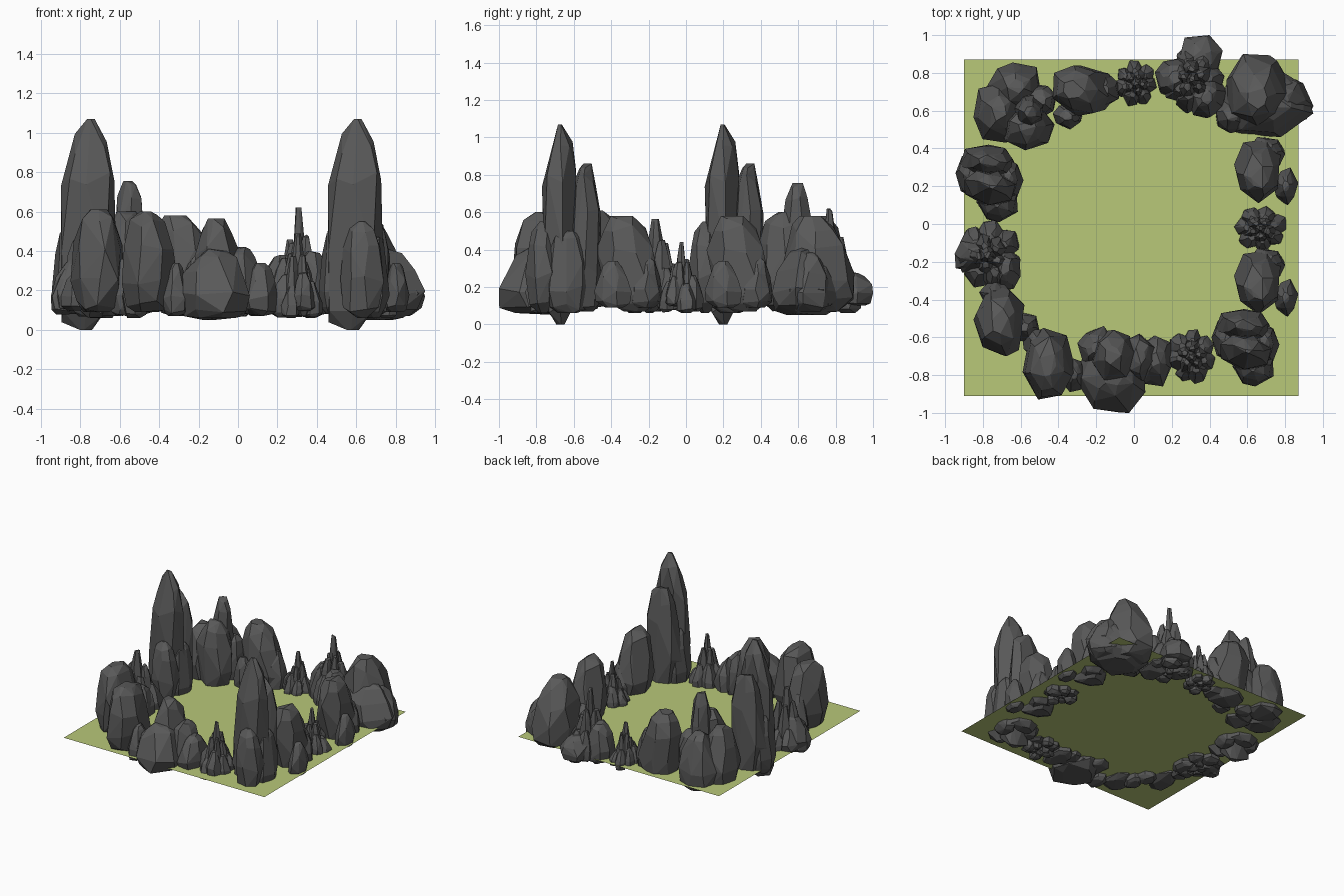
import bpy, bmesh, math, random
from mathutils import Vector

if "Cube" in bpy.data.objects:
    bpy.data.objects.remove(bpy.data.objects["Cube"])

random.seed(11)


def material(name, color):
    m = bpy.data.materials.new(name)
    m.diffuse_color = color
    m.use_nodes = True
    m.node_tree.nodes["Principled BSDF"].inputs["Base Color"].default_value = m.diffuse_color
    return m


STONE = material("dark_stone", (0.10, 0.10, 0.10, 1))
GRASS = material("grass", (0.48, 0.58, 0.19, 1))

# (height fraction, radius) profiles of a stone, bottom to top
BLOCK = [(0, .45), (.07, .8), (.3, 1), (.65, .93), (.88, .7), (1, .36)]
SLAB = [(0, .22), (.08, .8), (.4, 1), (.72, .92), (.88, .62), (1, .14)]
DOME = [(0, .6), (.1, .9), (.35, 1), (.65, .82), (.87, .56), (1, .3)]
SPIKE = [(0, .5), (.1, .95), (.4, 1), (.75, .7), (1, .35)]


def stone(bm, box, prof=BLOCK, lean=(0, 0), sides=7):
    """Faceted convex stone filling box = (x0, x1, y0, y1, z0, z1)."""
    x0, x1, y0, y1, z0, z1 = box
    turn = random.uniform(0, 6.28)
    pts = []
    for t, r in prof:
        for i in range(sides):
            a = turn + (i + random.uniform(-.22, .22)) * 2 * math.pi / sides
            rr = r * random.uniform(.88, 1.08)
            k = max(0, t - .35) / .65
            dz = random.uniform(-.05, .05) if 0 < t < 1 else random.choice((0, .03)) * (1 - 2 * t)
            pts.append(Vector((rr * math.cos(a) + lean[0] * k,
                               rr * math.sin(a) + lean[1] * k, t + dz)))
    lo = [min(p[k] for p in pts) for k in range(3)]
    hi = [max(p[k] for p in pts) for k in range(3)]
    tgt = ((x0, x1), (y0, y1), (z0, z1))
    verts = [bm.verts.new([a + (b - a) * (p[k] - lo[k]) / (hi[k] - lo[k])
                           for k, (a, b) in enumerate(tgt)]) for p in pts]
    res = bmesh.ops.convex_hull(bm, input=verts)
    junk = {g for g in res["geom_interior"] + res["geom_unused"]
            if isinstance(g, bmesh.types.BMVert)}
    bmesh.ops.delete(bm, geom=list(junk), context='VERTS')


def finish(name, bm, mat=STONE, loc=(0, 0, 0)):
    bmesh.ops.dissolve_limit(bm, angle_limit=math.radians(7),
                             verts=bm.verts[:], edges=bm.edges[:])
    me = bpy.data.meshes.new(name)
    bm.to_mesh(me)
    bm.free()
    me.materials.append(mat)
    ob = bpy.data.objects.new(name, me)
    ob.location = loc
    bpy.context.collection.objects.link(ob)
    return ob


def rock(name, *parts):
    bm = bmesh.new()
    for p in parts:
        stone(bm, *p)
    return finish(name, bm)


def spiky(name, cx, cy, rx, ry, h, extra=()):
    """Cluster of splinters, lowest on the outside and tallest in the middle."""
    bm = bmesh.new()
    for n, rad, wid, lo, hi in ((7, .62, .38, .35, .55), (5, .34, .3, .6, .78), (1, 0, .27, 1, 1)):
        off = random.uniform(0, 6.28)
        for i in range(n):
            a = off + i * 2 * math.pi / n
            x, y = cx + rx * rad * math.cos(a), cy + ry * rad * math.sin(a)
            w = wid * random.uniform(.85, 1.1)
            z1 = .08 + (h - .08) * random.uniform(lo, hi)
            stone(bm, (x - rx * w, x + rx * w, y - ry * w, y + ry * w,
                       random.uniform(.06, .1), z1), SPIKE,
                  (-.5 * rad * math.cos(a), -.5 * rad * math.sin(a)), 6)
    for p in extra:
        stone(bm, *p)
    return finish(name, bm)


# Grass sheet that the ring of rocks stands in
bm = bmesh.new()
bm.faces.new([bm.verts.new(c) for c in
              ((-.90, -.91, .12), (.87, -.91, .12), (.87, .87, .12), (-.90, .87, .12))])
finish("grass_ground", bm, GRASS)

# Two identical towers, front right and left
tower = rock("tower_front_right",
             ((.455, .735, -.77, -.575, 0, 1.07), SLAB, (.18, 0)),
             ((.43, .72, -.62, -.45, .07, .86), BLOCK),
             ((.52, .74, -.86, -.68, .06, .55), SLAB),
             ((.62, .77, -.74, -.52, .06, .50), BLOCK),
             ((.41, .56, -.72, -.50, .08, .52), BLOCK, (.3, 0)))
twin = tower.copy()
twin.name = "tower_left"
twin.location = (-1.355, .87, 0)
bpy.context.collection.objects.link(twin)

# Two identical leaning blocks on the right, each with a small outer stone
leaner = rock("right_block_front",
              ((.53, .78, -.48, -.14, .07, .58), BLOCK, (0, -.3)),
              ((.74, .87, -.49, -.29, .09, .34), DOME),
              ((.60, .80, -.30, -.13, .09, .36), DOME))
twin = leaner.copy()
twin.name = "right_block_back"
twin.location = (0, .59, 0)
bpy.context.collection.objects.link(twin)

# Upright blocks with a small stone at the foot
rock("back_block",
     ((-.43, -.09, .57, .84, .07, .58), BLOCK, (-.3, 0)),
     ((-.43, -.27, .50, .64, .09, .35), DOME),
     ((-.24, -.08, .62, .80, .09, .40), DOME))
rock("front_left_block",
     ((-.59, -.31, -.93, -.55, .09, .60), BLOCK),
     ((-.38, -.25, -.89, -.71, .07, .34), DOME),
     ((-.59, -.45, -.72, -.55, .06, .38), DOME))
rock("left_front_block",
     ((-.85, -.58, -.70, -.31, .09, .61), BLOCK),
     ((-.66, -.50, -.63, -.47, .07, .36), DOME),
     ((-.82, -.66, -.44, -.30, .09, .42), DOME))

# Broad boulders
rock("front_boulder",
     ((-.22, .02, -.84, -.56, .08, .565), BLOCK, (-.1, 0)),
     ((-.31, .06, -1.0, -.58, .05, .41), DOME),
     ((-.06, .11, -.84, -.58, .08, .42), BLOCK),
     ((.02, .20, -.86, -.59, .07, .34), DOME),
     ((-.30, -.10, -.76, -.54, .08, .38), DOME))
rock("back_right_boulder",
     ((.49, .84, .50, .90, .07, .58), DOME, (0, -.2)),
     ((.46, .95, .46, .84, .05, .42), DOME),
     ((.43, .62, .48, .66, .08, .36), DOME),
     ((.70, .95, .52, .78, .07, .39), DOME, (-.3, 0)))

# Stepped corner pile
rock("back_left_pile",
     ((-.64, -.47, .51, .69, .07, .755), BLOCK),
     ((-.70, -.42, .39, .63, .07, .60), BLOCK),
     ((-.78, -.49, .60, .855, .07, .50), DOME),
     ((-.85, -.58, .43, .74, .07, .52), DOME),
     ((-.58, -.41, .56, .74, .08, .46), BLOCK))

# Splintered clusters
spiky("small_spikes_back", .01, .745, .115, .125, .42)
spiky("small_spikes_right", .67, -.025, .14, .125, .44)
spiky("small_spikes_front", .305, -.70, .135, .15, .49)
spiky("large_spikes_left", -.77, -.165, .18, .185, .565,
      [((-.95, -.72, -.27, -.08, .08, .36), DOME),
       ((-.76, -.60, -.35, -.12, .07, .33), DOME)])
spiky("large_spikes_back", .31, .77, .17, .18, .62,
      [((.24, .47, .74, 1.0, .10, .28), DOME),
       ((.11, .32, .66, .88, .08, .38), DOME),
       ((.28, .49, .56, .78, .07, .40), DOME)])
